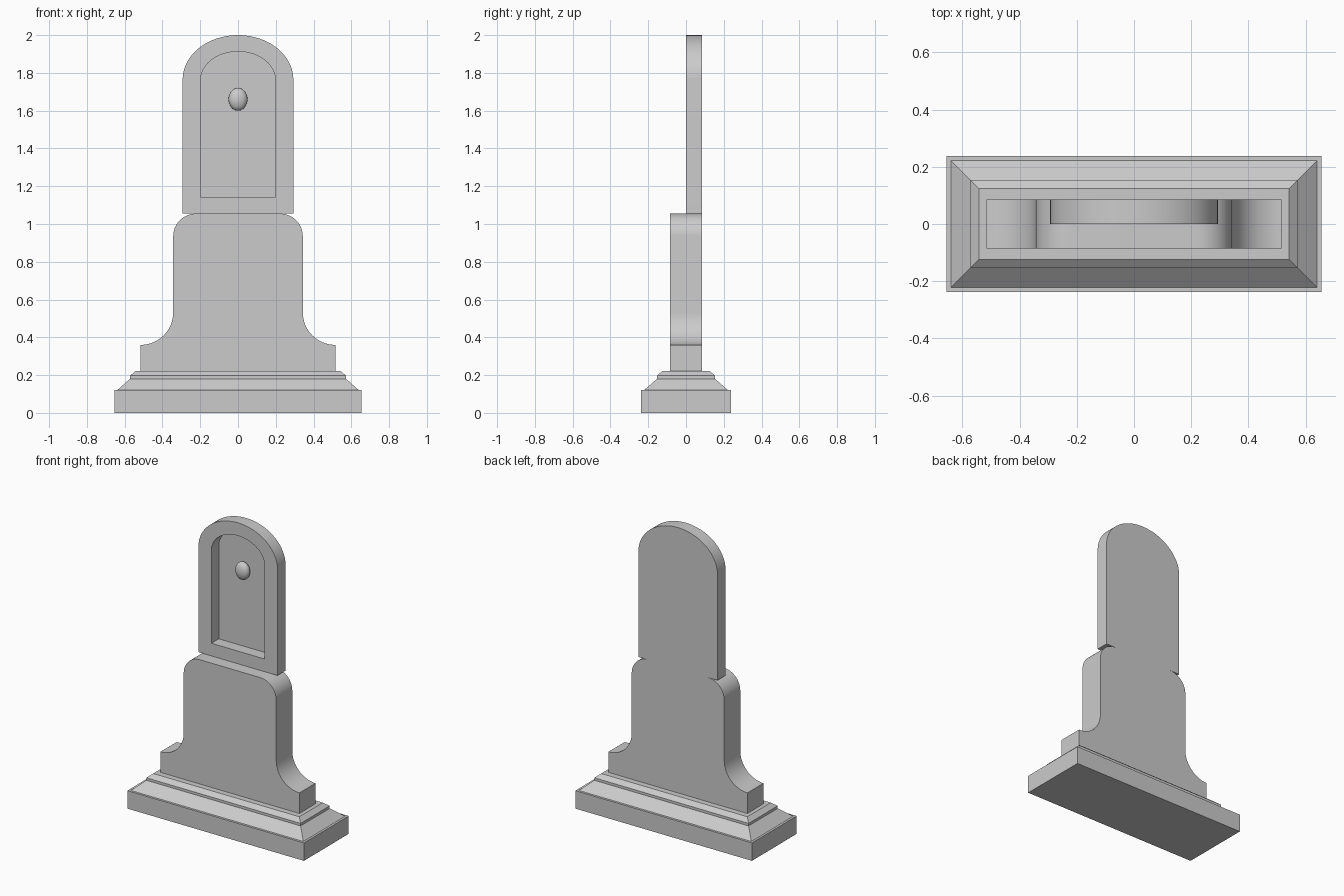
import bpy, bmesh
from math import sin, cos, pi, radians

cube = bpy.data.objects.get("Cube")
if cube:
    bpy.data.objects.remove(cube, do_unlink=True)

stone = bpy.data.materials.new("grey stone")
stone.use_nodes = True
stone.diffuse_color = (0.6, 0.6, 0.6, 1)
stone.node_tree.nodes["Principled BSDF"].inputs["Base Color"].default_value = (0.6, 0.6, 0.6, 1)


def finish(obj, name):
    obj.name = obj.data.name = name
    obj.data.materials.append(stone)
    bpy.ops.object.select_all(action='DESELECT')
    obj.select_set(True)
    bpy.context.view_layer.objects.active = obj
    bpy.ops.object.shade_smooth_by_angle(angle=radians(30))


def loft(name, loops):
    """Skin matching closed loops in order and cap both ends."""
    bm = bmesh.new()
    rings = [[bm.verts.new(p) for p in loop] for loop in loops]
    for a, b in zip(rings, rings[1:]):
        for i in range(len(a)):
            j = (i + 1) % len(a)
            bm.faces.new((a[i], a[j], b[j], b[i]))
    bm.faces.new(rings[0])
    bm.faces.new(rings[-1])
    bmesh.ops.recalc_face_normals(bm, faces=bm.faces)
    mesh = bpy.data.meshes.new(name)
    bm.to_mesh(mesh)
    bm.free()
    obj = bpy.data.objects.new(name, mesh)
    bpy.context.collection.objects.link(obj)
    finish(obj, name)


def arc(cx, cz, rx, rz, start, end, steps):
    angles = [radians(start + (end - start) * i / steps) for i in range(steps + 1)]
    return [(cx + rx * cos(a), cz + rz * sin(a)) for a in angles]


def at_depth(outline, y):
    return [(x, y, z) for x, z in outline]


def rectangle(inset, z):
    x, y = 0.655 - inset, 0.237 - inset
    return [(-x, -y, z), (x, -y, z), (x, y, z), (-x, y, z)]


# Stepped base with a sloped moulding
base_profile = [(0, 0), (0, 0.12), (0.015, 0.12), (0.083, 0.18),
                (0.083, 0.197), (0.113, 0.222)]
loft("base", [rectangle(inset, z) for inset, z in base_profile])

# Pedestal with concave shoulders and rounded upper corners
half = [(0.515, 0.222)]
half += arc(0.515, 0.532, 0.172, 0.172, 270, 180, 16)
half += arc(0.223, 0.935, 0.12, 0.12, 0, 90, 16)
outline = half + [(-x, z) for x, z in reversed(half)]
loft("pedestal", [at_depth(outline, -0.085), at_depth(outline, 0.085)])


# Arched tablet with a deep arched recess
def arch(width, bottom, spring, top):
    return [(-width, bottom), (width, bottom)] + arc(0, spring, width, top - spring, 0, 180, 40)


outer = arch(0.293, 1.055, 1.765, 2.0)
inner = arch(0.197, 1.14, 1.765, 1.913)
loft("arched_tablet", [at_depth(outer, 0.085), at_depth(outer, 0.0),
                       at_depth(inner, 0.0), at_depth(inner, 0.078)])

# Oval boss in the recess
bpy.ops.mesh.primitive_uv_sphere_add(segments=32, ring_count=16, radius=1, location=(0, 0.05, 1.66))
boss = bpy.context.object
boss.scale = (0.05, 0.033, 0.06)
bpy.ops.object.transform_apply(location=False, rotation=False, scale=True)
finish(boss, "oval_boss")
